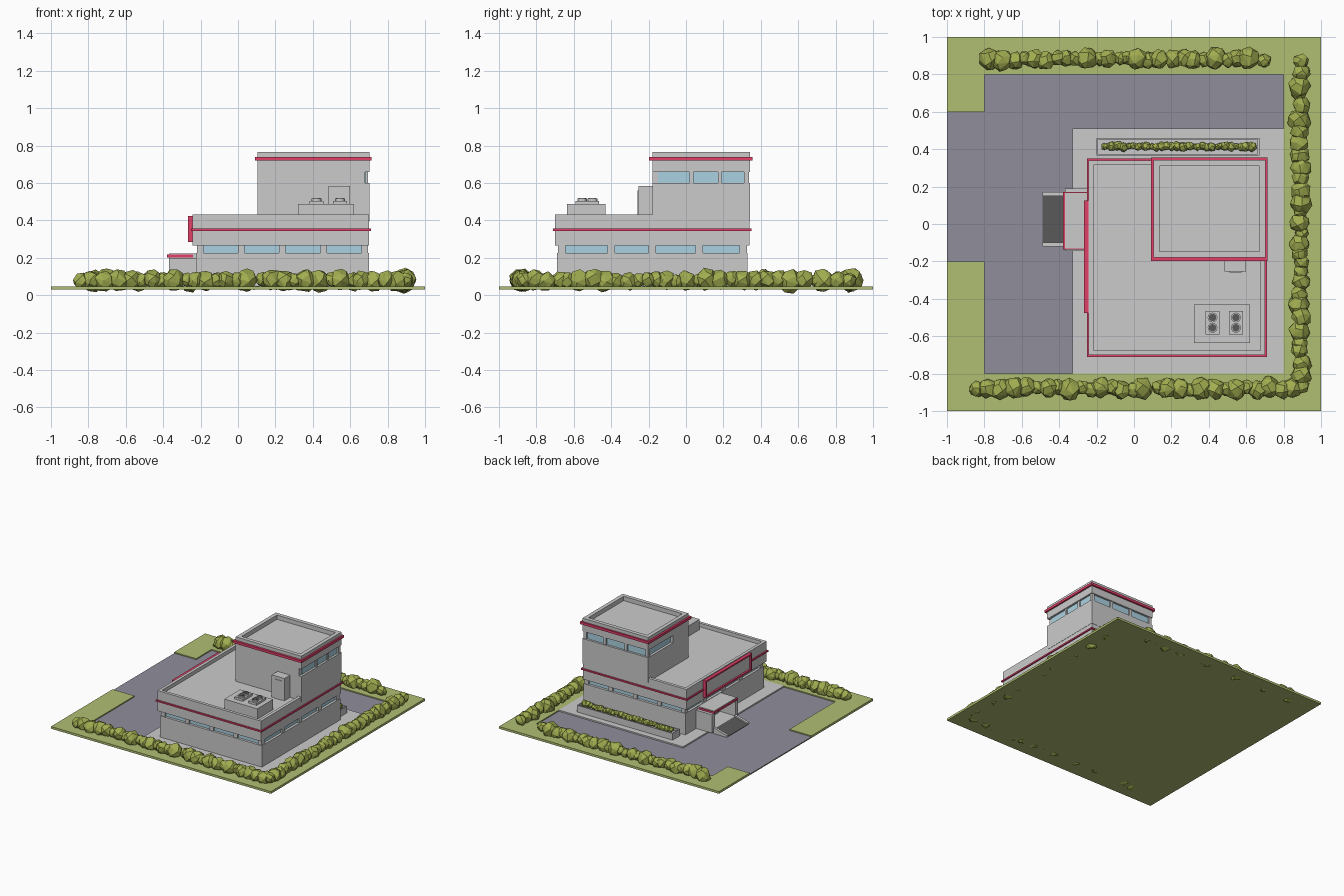
import bpy, bmesh, math, random
from mathutils import Vector

if "Cube" in bpy.data.objects:
    bpy.data.objects.remove(bpy.data.objects["Cube"])

random.seed(4)


def material(name, rgb):
    m = bpy.data.materials.new(name)
    m.diffuse_color = (*rgb, 1)
    m.use_nodes = True
    m.node_tree.nodes["Principled BSDF"].inputs["Base Color"].default_value = m.diffuse_color
    return m


GRASS = material("grass", (0.43, 0.52, 0.17))
BUSH = material("bush", (0.36, 0.42, 0.08))
ASPHALT = material("asphalt", (0.28, 0.27, 0.33))
PINK = material("pink", (0.75, 0.05, 0.14))
GLASS = material("glass", (0.40, 0.64, 0.75))
DARK = material("dark_grey", (0.10, 0.10, 0.10))


def finish(name, bm, mat=None):
    me = bpy.data.meshes.new(name)
    bm.to_mesh(me)
    bm.free()
    ob = bpy.data.objects.new(name, me)
    bpy.context.collection.objects.link(ob)
    if mat:
        me.materials.append(mat)
    return ob


def add_box(bm, x0, x1, y0, y1, z0, z1):
    vs = bmesh.ops.create_cube(bm, size=1)["verts"]
    for v in vs:
        v.co = Vector((x1 if v.co.x > 0 else x0, y1 if v.co.y > 0 else y0, z1 if v.co.z > 0 else z0))


def boxes(name, dims, mat=None):
    bm = bmesh.new()
    for d in dims:
        add_box(bm, *d)
    return finish(name, bm, mat)


def tray(name, dims, wall, depth, mat=None):
    """Box with a sunken top, leaving a parapet."""
    bm = bmesh.new()
    add_box(bm, *dims)
    bm.normal_update()
    top = max(bm.faces, key=lambda f: f.calc_center_median().z)
    bmesh.ops.inset_region(bm, faces=[top], thickness=wall)
    top_edge = bmesh.ops.extrude_discrete_faces(bm, faces=[top])["faces"][0]
    for v in top_edge.verts:
        v.co.z -= depth
    return finish(name, bm, mat)


def ring(name, x0, x1, y0, y1, z0, z1, t, mat=None):
    return boxes(name, [(x0, x1, y0, y0 + t, z0, z1), (x0, x1, y1 - t, y1, z0, z1),
                        (x0, x0 + t, y0 + t, y1 - t, z0, z1), (x1 - t, x1, y0 + t, y1 - t, z0, z1)], mat)


def add_bush(bm, c, r):
    """Chunky faceted clump: convex hull of jittered points on a sphere."""
    pts, n = [], 22
    spin = random.uniform(0, 6)
    for i in range(n):
        z = 1 - 2 * (i + 0.5) / n
        a = i * 2.4 + spin + random.uniform(-0.3, 0.3)
        s = math.sqrt(1 - z * z)
        co = Vector((s * math.cos(a), s * math.sin(a), z)) * r * random.uniform(0.92, 1.06)
        co += Vector(c)
        co.z = max(co.z, 0.0)
        pts.append(bm.verts.new(co))
    res = bmesh.ops.convex_hull(bm, input=pts)
    junk = {g for g in res["geom_interior"] if isinstance(g, bmesh.types.BMVert)}
    bmesh.ops.delete(bm, geom=list(junk), context="VERTS")


def hedge(name, start, end, rmin, rmax, z):
    a, b = Vector(start), Vector(end)
    length, d = (b - a).length, 0.0
    bm = bmesh.new()
    while d <= length:
        r = random.uniform(rmin, rmax)
        p = a.lerp(b, d / length)
        j = rmin * 0.25
        add_bush(bm, (p.x + random.uniform(-j, j), p.y + random.uniform(-j, j), z + random.uniform(0, 0.012)), r)
        d += r * 1.15
    finish(name, bm, BUSH)


# ground: base plate, raised lawn, asphalt lot with driveway, pavement
boxes("base_plate", [(-1, 1, -1, 1, 0.03, 0.035)], GRASS)
boxes("lawn", [(-1, 1, -1, -0.8, 0.035, 0.048), (-1, 1, 0.8, 1, 0.035, 0.048),
               (0.8, 1, -0.8, 0.8, 0.035, 0.048), (-1, -0.8, -0.8, -0.2, 0.035, 0.048),
               (-1, -0.8, 0.6, 0.8, 0.035, 0.048)], GRASS)
boxes("asphalt_lot", [(-0.8, 0.8, -0.8, 0.8, 0.035, 0.039), (-1, -0.8, -0.2, 0.6, 0.035, 0.039)], ASPHALT)
boxes("pavement", [(-0.33, 0.8, -0.8, 0.51, 0.039, 0.05)])

# hedges around the lot
hedge("front_hedge", (-0.83, -0.88, 0), (0.88, -0.88, 0), 0.038, 0.066, 0.074)
hedge("right_hedge", (0.89, -0.86, 0), (0.89, 0.88, 0), 0.038, 0.066, 0.074)
hedge("back_hedge", (-0.78, 0.88, 0), (0.72, 0.88, 0), 0.038, 0.066, 0.074)

# ground floor, recessed window band with pillars
boxes("ground_floor", [(-0.225, 0.70, -0.69, 0.33, 0.05, 0.225)])
boxes("ground_windows", [(-0.205, 0.68, -0.67, 0.31, 0.225, 0.27)], GLASS)
pillars = []
for x in (-0.22, 0.0, 0.22, 0.44, 0.66):
    for y in (-0.685, 0.285):
        pillars.append((x, x + 0.035, y, y + 0.04, 0.225, 0.27))
for y in (-0.42, -0.20, 0.05):
    for x in (-0.22, 0.66):
        pillars.append((x, x + 0.035, y, y + 0.04, 0.225, 0.27))
boxes("window_pillars", pillars)

# upper floor with parapet and pink band
tray("upper_floor", (-0.242, 0.70, -0.70, 0.34, 0.265, 0.432), 0.035, 0.03)
ring("upper_band", -0.252, 0.71, -0.71, 0.35, 0.344, 0.356, 0.02, PINK)

# tower: body, window strip on right, back and left, roof with parapet
boxes("tower_body", [(0.105, 0.702, -0.18, 0.342, 0.395, 0.60),
                     (0.105, 0.68, -0.18, -0.12, 0.60, 0.66),
                     (0.105, 0.14, -0.12, 0.02, 0.60, 0.66)])
boxes("tower_windows", [(0.125, 0.685, -0.15, 0.325, 0.60, 0.66)], GLASS)
boxes("tower_mullions", [(x, x + 0.025, 0.31, 0.336, 0.60, 0.66) for x in (0.11, 0.30, 0.49, 0.67)]
      + [(0.67, 0.696, y, y + 0.02, 0.60, 0.66) for y in (0.02, 0.17)])
tray("tower_roof", (0.105, 0.702, -0.18, 0.342, 0.66, 0.767), 0.045, 0.035)
ring("tower_band", 0.09, 0.715, -0.198, 0.356, 0.72, 0.74, 0.025, PINK)

# roof stair housing and air-conditioning units with fans
boxes("stair_housing", [(0.485, 0.60, -0.255, -0.175, 0.40, 0.585)])
boxes("stair_door", [(0.51, 0.575, -0.259, -0.254, 0.40, 0.56)])
boxes("ac_platform", [(0.32, 0.62, -0.635, -0.43, 0.40, 0.487)])
boxes("ac_units", [(x - 0.037, x + 0.037, -0.59, -0.465, 0.487, 0.505) for x in (0.42, 0.545)])
rims, fans = bmesh.new(), bmesh.new()
for x in (0.42, 0.545):
    for y in (-0.555, -0.50):
        for bm, r, z in ((rims, 0.026, 0.510), (fans, 0.020, 0.513)):
            made = bmesh.ops.create_cone(bm, cap_ends=True, segments=16, radius1=r, radius2=r, depth=0.012)
            bmesh.ops.translate(bm, verts=made["verts"], vec=(x, y, z))
finish("fan_rims", rims)
finish("fan_discs", fans, DARK)

# entrance porch on the left: canopy, side walls, doors, ramp with curbs
boxes("porch_canopy", [(-0.37, -0.22, -0.13, 0.165, 0.197, 0.222)])
boxes("canopy_edge", [(-0.38, -0.368, -0.135, 0.17, 0.203, 0.217)], PINK)
boxes("canopy_side_trim", [(-0.375, -0.24, -0.136, -0.13, 0.203, 0.217),
                           (-0.375, -0.24, 0.165, 0.171, 0.203, 0.217)], PINK)
boxes("porch_walls", [(-0.37, -0.22, -0.145, -0.115, 0.05, 0.2), (-0.37, -0.22, 0.15, 0.19, 0.05, 0.2)])
boxes("porch_floor", [(-0.37, -0.22, -0.12, 0.16, 0.04, 0.075)])
boxes("entrance_doors", [(-0.235, -0.222, -0.09, 0.015, 0.075, 0.185),
                         (-0.235, -0.222, 0.025, 0.13, 0.075, 0.185)], GLASS)


def wedge(name, y0, y1, lift, mat=None):
    bm = bmesh.new()
    prof = [(-0.49, 0.038), (-0.37, 0.038), (-0.37, 0.075 + lift), (-0.49, 0.042 + lift)]
    face = bm.faces.new([bm.verts.new((x, y0, z)) for x, z in prof])
    ext = bmesh.ops.extrude_face_region(bm, geom=[face])["geom"]
    bmesh.ops.translate(bm, verts=[g for g in ext if isinstance(g, bmesh.types.BMVert)], vec=(0, y1 - y0, 0))
    bmesh.ops.recalc_face_normals(bm, faces=bm.faces)
    return finish(name, bm, mat)


wedge("entrance_ramp", -0.10, 0.15, 0, DARK)
wedge("ramp_curb_front", -0.12, -0.10, 0.012)
wedge("ramp_curb_back", 0.15, 0.17, 0.012)

# blank sign board above the entrance, with pink frame
boxes("sign_board", [(-0.256, -0.24, -0.46, 0.11, 0.30, 0.41)])
boxes("sign_frame", [(-0.268, -0.242, -0.475, 0.125, 0.285, 0.298), (-0.268, -0.242, -0.475, 0.125, 0.412, 0.425),
                     (-0.268, -0.242, -0.475, -0.462, 0.298, 0.412),
                     (-0.268, -0.242, 0.112, 0.125, 0.298, 0.412)], PINK)

# planter along the back wall
tray("planter", (-0.20, 0.67, 0.365, 0.46, 0.05, 0.105), 0.012, 0.02)
hedge("planter_hedge", (-0.16, 0.415, 0), (0.65, 0.415, 0), 0.016, 0.028, 0.102)
